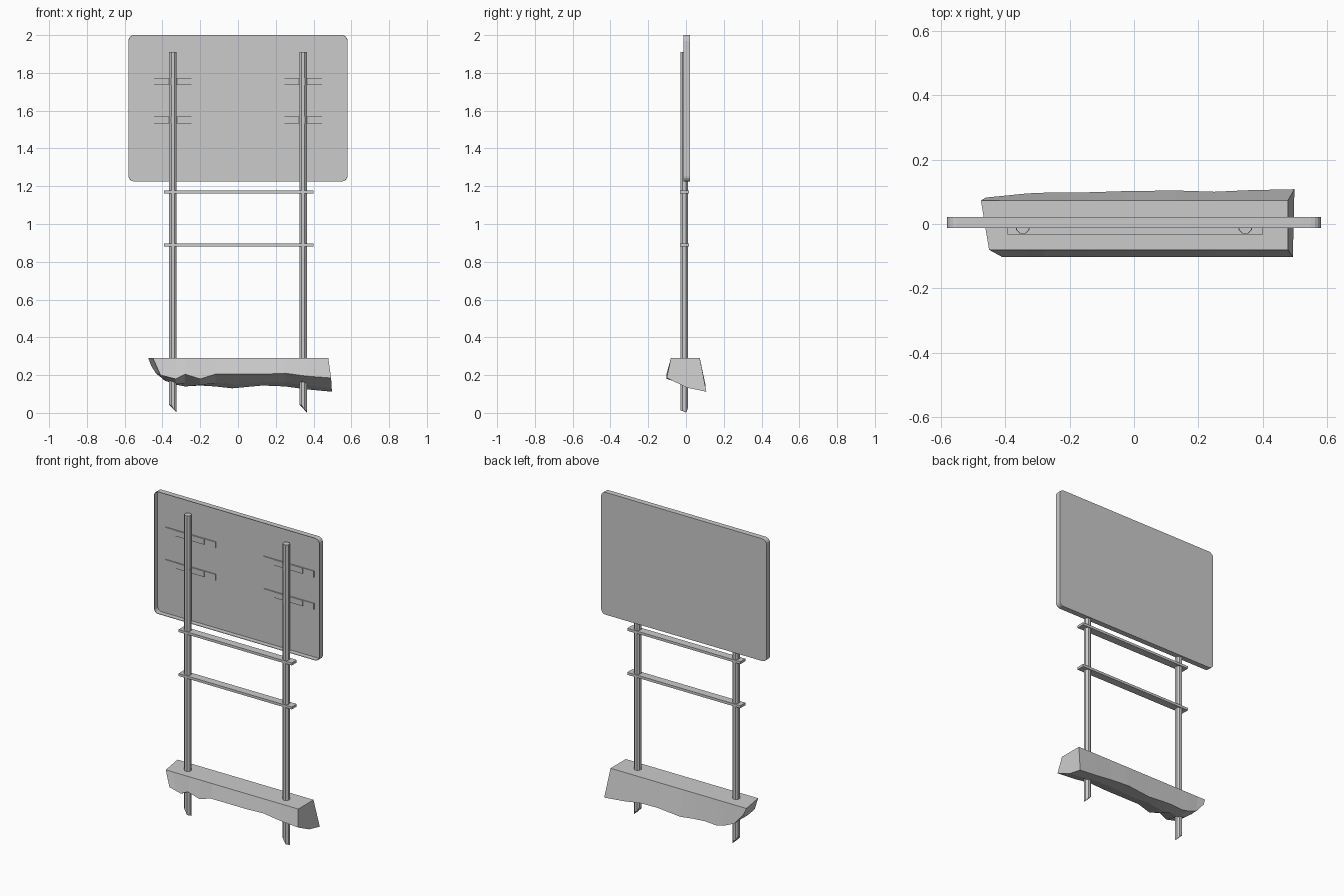
import bpy, bmesh, math

cube = bpy.data.objects.get("Cube")
if cube:
    bpy.data.objects.remove(cube, do_unlink=True)

grey = bpy.data.materials.new("light grey")
grey.use_nodes = True
grey.diffuse_color = (0.6, 0.6, 0.6, 1)
grey.node_tree.nodes["Principled BSDF"].inputs["Base Color"].default_value = (0.6, 0.6, 0.6, 1)


def finish(name, bm):
    bmesh.ops.recalc_face_normals(bm, faces=bm.faces)
    mesh = bpy.data.meshes.new(name)
    bm.to_mesh(mesh)
    bm.free()
    mesh.materials.append(grey)
    obj = bpy.data.objects.new(name, mesh)
    bpy.context.collection.objects.link(obj)
    return obj


def box(name, x, y, z):
    bm = bmesh.new()
    bmesh.ops.create_cube(bm, size=1)
    for v in bm.verts:
        v.co = [lo + (c + 0.5) * (hi - lo) for c, (lo, hi) in zip(v.co, (x, y, z))]
    return finish(name, bm)


def prism(name, x, y, radius, z0, z1, slant=0):
    """Eight-sided post or collar; slant cuts the foot to a ragged point."""
    bm = bmesh.new()
    rings = []
    for z in (z0, z1):
        ring = []
        for i in range(8):
            a = math.radians(22.5 + 45 * i)
            dx, dy = radius * math.cos(a), radius * math.sin(a)
            foot = slant * (1 - dx / radius + 0.5 * (i % 2)) / 2 if z == z0 else 0
            ring.append(bm.verts.new((x + dx, y + dy, z + foot)))
        rings.append(ring)
    low, high = rings
    for i in range(8):
        j = (i + 1) % 8
        bm.faces.new((low[i], low[j], high[j], high[i]))
    bm.faces.new(high)
    bm.faces.new(low[::-1])
    return finish(name, bm)


# Sign panel: shallow tray, open at the front, with rounded corners
outline = []
R, SEG = 0.03, 4
for q, (sx, cz) in enumerate(((1, 1.97), (-1, 1.97), (-1, 1.255), (1, 1.255))):
    for s in range(SEG + 1):
        a = math.pi / 2 * (q + s / SEG)
        outline.append((sx * (0.58 - R) + R * math.cos(a), cz + R * math.sin(a)))
bm = bmesh.new()
back = [bm.verts.new((x, 0.022, z)) for x, z in outline]
front = [bm.verts.new((x, -0.013, z)) for x, z in outline]
bm.faces.new(back)
for i in range(len(back)):
    j = (i + 1) % len(back)
    bm.faces.new((back[i], back[j], front[j], front[i]))
panel = finish("sign_panel", bm)
wall = panel.modifiers.new("wall", "SOLIDIFY")
wall.thickness = 0.003
wall.offset = -1

# Posts with pointed feet, and the clamps that hold the panel
for side, s in (("right", -1), ("left", 1)):
    prism(side + "_post", s * 0.345, -0.009, 0.0215, 0.0, 1.91, 0.045)
    for level, z in (("upper", 1.755), ("lower", 1.55)):
        name = f"{side}_{level}_clamp"
        lo, hi = z - 0.018, z + 0.018
        prism(name + "_collar", s * 0.345, -0.009, 0.0225, lo, hi)
        box(name + "_plate", (s * 0.345 - 0.1, s * 0.345 + 0.1), (0.011, 0.02), (lo, hi))
        for e in (-1, 1):
            ear = s * 0.345 + e * 0.138
            box(name + "_ear", (ear - 0.038, ear + 0.038), (0.014, 0.02), (lo - 0.003, hi))

# Cross rails
for name, z in (("upper_rail", 1.169), ("lower_rail", 0.89)):
    box(name, (-0.393, 0.4), (-0.033, 0.017), (z - 0.008, z + 0.008))

# Ground block: flat top, flared sides, ragged underside
# Stations: top front x, top back x, front foot x and z, back foot x, y and z
stations = (
    (-0.45, -0.475, -0.41, 0.20, -0.46, 0.082, 0.25),
    (-0.4, -0.42, -0.37, 0.19, -0.4, 0.088, 0.18),
    (-0.33, -0.34, -0.33, 0.18, -0.33, 0.095, 0.15),
    (-0.28, -0.28, -0.28, 0.205, -0.28, 0.097, 0.14),
    (-0.2, -0.2, -0.2, 0.18, -0.2, 0.097, 0.145),
    (-0.12, -0.12, -0.12, 0.205, -0.12, 0.099, 0.14),
    (-0.03, -0.03, -0.03, 0.205, -0.03, 0.102, 0.13),
    (0.13, 0.13, 0.13, 0.205, 0.13, 0.104, 0.145),
    (0.25, 0.25, 0.25, 0.21, 0.25, 0.1, 0.14),
    (0.36, 0.36, 0.36, 0.195, 0.36, 0.105, 0.125),
    (0.478, 0.478, 0.493, 0.185, 0.498, 0.108, 0.112),
)
bm = bmesh.new()
rings = []
for tf, tb, fx, fz, bx, by, bz in stations:
    middle = ((fx + bx) / 2, 0.005, (fz + bz) / 2 - 0.015)
    ring = ((tf, -0.08, 0.29), (tb, 0.073, 0.29), (bx, by, bz), middle, (fx, -0.102, fz))
    rings.append([bm.verts.new(p) for p in ring])
for a, b in zip(rings, rings[1:]):
    for i in range(5):
        j = (i + 1) % 5
        bm.faces.new((a[i], a[j], b[j], b[i]))
bm.faces.new(rings[0])
bm.faces.new(rings[-1][::-1])
finish("ground_block", bm)
